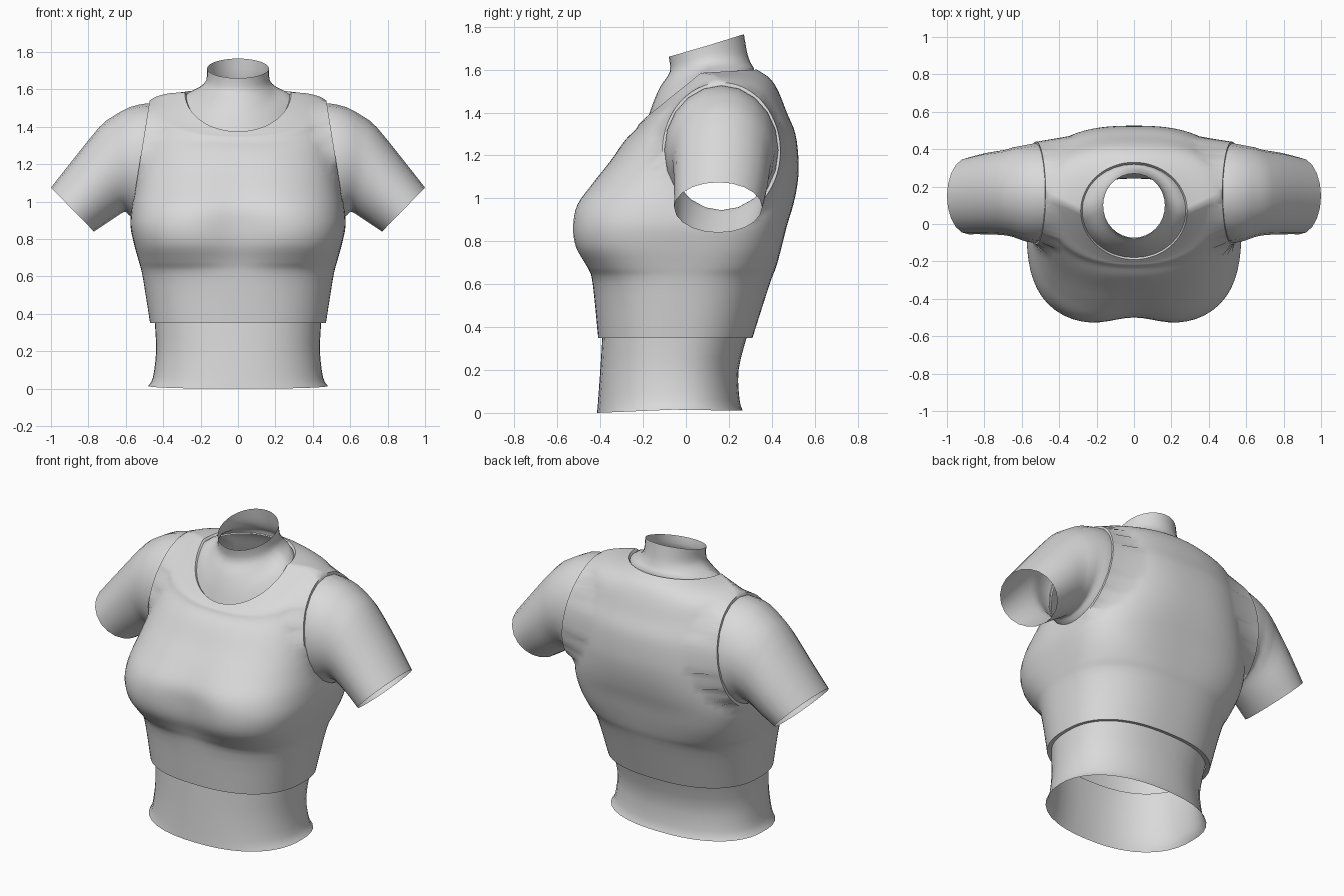
import bpy, bmesh
from math import sin, cos, pi, exp, hypot
from mathutils import Vector

cube = bpy.data.objects.get("Cube")
if cube:
    bpy.data.objects.remove(cube)

grey = bpy.data.materials.new("plain grey")
grey.use_nodes = True
GREY = (0.7, 0.7, 0.7, 1)
grey.diffuse_color = GREY
grey.node_tree.nodes["Principled BSDF"].inputs["Base Color"].default_value = GREY


def smooth_rows(rows, steps):
    """Catmull-Rom interpolation through rows of section values."""
    out = []
    for i in range(len(rows) - 1):
        quad = zip(rows[max(i - 1, 0)], rows[i], rows[i + 1], rows[min(i + 2, len(rows) - 1)])
        quad = list(quad)
        for k in range(steps):
            t = k / steps
            out.append([b + t / 2 * (c - a + t * (2*a - 5*b + 4*c - d + t * (3*(b - c) + d - a)))
                        for a, b, c, d in quad])
    return out + [list(rows[-1])]


def body_ring(row, count):
    """Section: half width, front y, back y, middle y, squareness, front/side/back z, cleft."""
    hw, yf, yb, cy, n, zf, zs, zb, cleft = row
    ring = []
    for i in range(count):
        a = 2 * pi * i / count
        c, s = cos(a), sin(a)
        r = (abs(c)**n + abs(s)**n) ** (-1 / n)
        x, v = hw * r * c, r * s
        y = cy + abs(v) * ((yb - cy) if v > 0 else (yf - cy))
        if v < 0:
            y += cleft * exp(-(x / 0.17)**2)
        z = zs + abs(v) * ((zb if v > 0 else zf) - zs)
        ring.append(Vector((x, y, z)))
    return ring


def arm_ring(row, side, count):
    """Section: top x, top z, bottom x, bottom z, front y, back y."""
    tx, tz, bx, bz, yf, yb = row
    ring = []
    for i in range(count):
        a = 2 * pi * i / count
        t = (1 + cos(a)) / 2
        ring.append(Vector((side * (bx + t * (tx - bx)),
                            (yf + yb) / 2 + sin(a) * (yb - yf) / 2,
                            bz + t * (tz - bz))))
    return ring


def loft(rings):
    bm = bmesh.new()
    vs = [[bm.verts.new(p) for p in ring] for ring in rings]
    n = len(vs[0])
    for lo, hi in zip(vs, vs[1:]):
        for i in range(n):
            j = (i + 1) % n
            bm.faces.new((lo[i], lo[j], hi[j], hi[i]))
    return bm


def finish(bm, name):
    bmesh.ops.recalc_face_normals(bm, faces=bm.faces)
    mesh = bpy.data.meshes.new(name)
    bm.to_mesh(mesh)
    bm.free()
    mesh.materials.append(grey)
    ob = bpy.data.objects.new(name, mesh)
    bpy.context.collection.objects.link(ob)
    bpy.ops.object.select_all(action="DESELECT")
    ob.select_set(True)
    bpy.context.view_layer.objects.active = ob
    bpy.ops.object.shade_smooth_by_angle(angle=0.9)


# Cropped top, from hem to neckline
top_rows = [
    (.47, -.41, .31, -.04, 2.4, .35, .35, .35, 0),
    (.51, -.435, .39, -.02, 2.5, .60, .60, .60, 0),
    (.53, -.475, .42, 0, 2.8, .68, .68, .68, .02),
    (.555, -.53, .445, .02, 3.1, .77, .77, .77, .04),
    (.575, -.545, .47, .04, 3.1, .87, .87, .87, .045),
    (.57, -.525, .50, .06, 2.9, .97, .97, .97, .035),
    (.555, -.45, .52, .08, 2.7, 1.07, 1.07, 1.07, .02),
    (.54, -.365, .525, .1, 2.6, 1.17, 1.17, 1.17, .01),
    (.525, -.285, .51, .13, 2.5, 1.27, 1.30, 1.30, 0),
    (.50, -.235, .47, .15, 2.4, 1.32, 1.45, 1.40, 0),
    (.47, -.22, .43, .15, 2.3, 1.345, 1.54, 1.50, 0),
    (.39, -.21, .39, .12, 2.1, 1.355, 1.575, 1.56, 0),
    (.285, -.19, .33, .07, 2, 1.375, 1.585, 1.60, 0),
]
hem_lip = (.445, -.39, .285, -.04, 2.4, .355, .355, .355, 0)
neck_lip = (.272, -.175, .315, .07, 2, 1.36, 1.565, 1.58, 0)
bm = loft([body_ring(r, 80) for r in [hem_lip] + smooth_rows(top_rows, 4) + [neck_lip]])

# Armholes: open the sides, fit the rims to a slanted oval, turn the rims inward
ARM_Y, ARM_Z, ARM_RY, ARM_RZ = .165, 1.22, .275, .32


def oval(p):
    return hypot((p.y - ARM_Y) / ARM_RY, (p.z - ARM_Z) / ARM_RZ)


def fit(v, scale):
    k = scale / oval(v.co)
    y, z = ARM_Y + (v.co.y - ARM_Y) * k, ARM_Z + (v.co.z - ARM_Z) * k
    x = .575 - (z - .9) * .16
    v.co = (x if v.co.x > 0 else -x, y, z)


inside = [f for f in bm.faces
          if abs(f.calc_center_median().x) > .36 and oval(f.calc_center_median()) < 1]
bmesh.ops.delete(bm, geom=inside, context="FACES")
rim = [e for e in bm.edges if e.is_boundary
       and all(abs(v.co.x) > .36 and v.co.z > .8 for v in e.verts)]
for v in {v for e in rim for v in e.verts}:
    fit(v, 1)
lip = bmesh.ops.extrude_edge_only(bm, edges=rim)["geom"]
for v in lip:
    if isinstance(v, bmesh.types.BMVert):
        fit(v, .94)
finish(bm, "cropped_top")

# Bare waist below the hem
waist_rows = [
    (.48, -.415, .265, -.06, 2.3, .0, .015, .01, 0),
    (.455, -.41, .25, -.06, 2.3, .06, .06, .06, 0),
    (.438, -.40, .245, -.06, 2.3, .20, .20, .20, 0),
    (.445, -.39, .285, -.04, 2.4, .36, .36, .36, 0),
]
finish(loft([body_ring(r, 40) for r in smooth_rows(waist_rows, 3)]), "waist")

# Neck rising from the neckline, with a slanted open end
neck_rows = [
    (.28, -.18, .32, .07, 2, 1.365, 1.57, 1.585, 0),
    (.25, -.155, .315, .08, 2, 1.44, 1.59, 1.61, 0),
    (.20, -.12, .30, .1, 2, 1.52, 1.615, 1.635, 0),
    (.17, -.075, .285, .1, 2, 1.59, 1.65, 1.68, 0),
    (.165, -.08, .27, .1, 2, 1.66, 1.712, 1.765, 0),
]
finish(loft([body_ring(r, 32) for r in smooth_rows(neck_rows, 3)]), "neck")

# Upper arms with open ends
arm_rows = [
    (.455, 1.525, .56, .91, -.10, .43),
    (.49, 1.525, .585, .93, -.10, .43),
    (.58, 1.505, .60, .945, -.09, .42),
    (.67, 1.455, .62, .94, -.07, .41),
    (.74, 1.40, .65, .92, -.06, .395),
    (.87, 1.24, .71, .88, -.055, .38),
    (1.0, 1.075, .77, .84, -.055, .355),
]
for name, side in (("left_arm", 1), ("right_arm", -1)):
    finish(loft([arm_ring(r, side, 20) for r in smooth_rows(arm_rows, 2)]), name)
